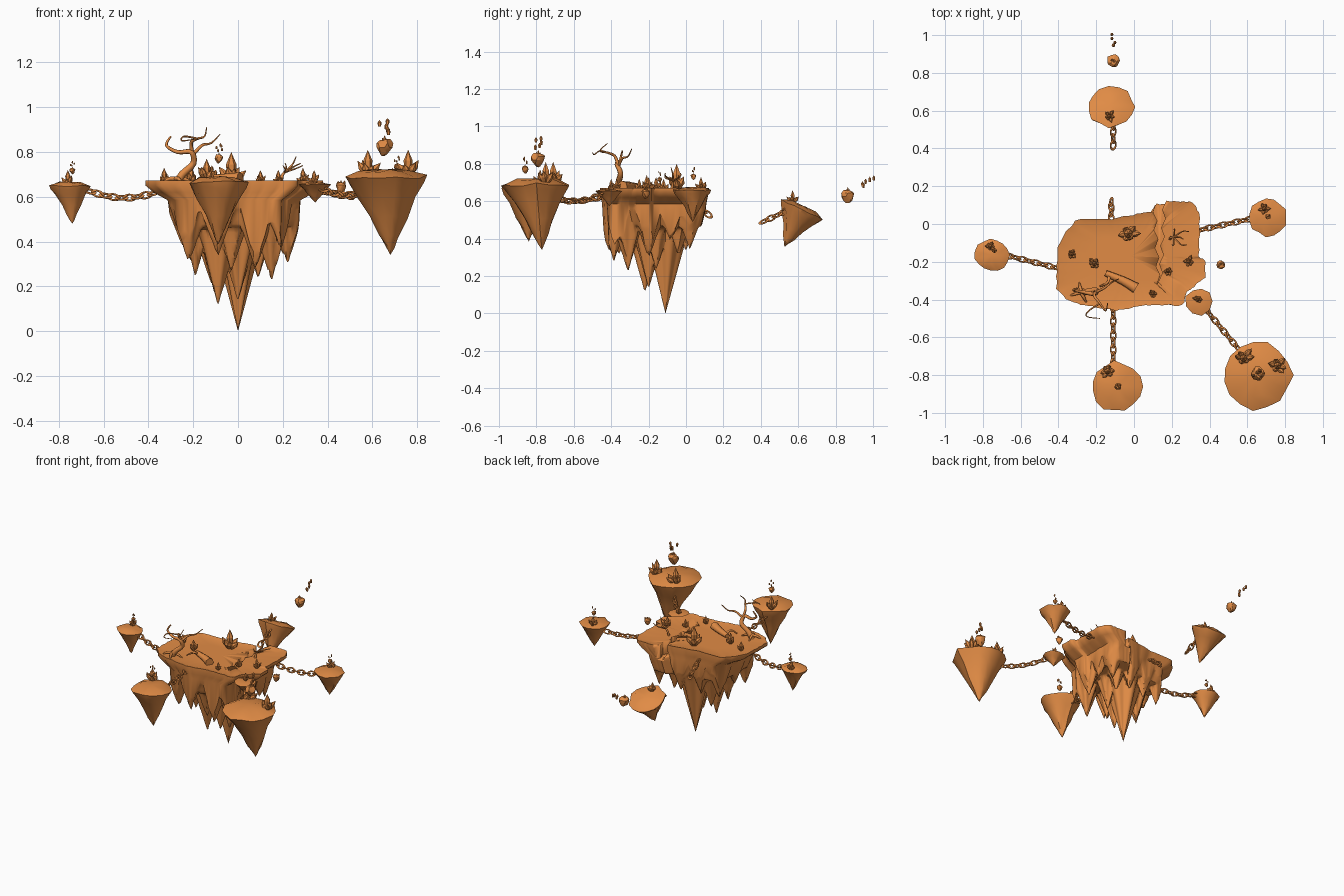
import bpy, bmesh, math, random
from mathutils import Vector, Quaternion

cube = bpy.data.objects.get("Cube")
if cube:
    bpy.data.objects.remove(cube, do_unlink=True)

rng = random.Random(7)
UP = Vector((0, 0, 1))
clay = bpy.data.materials.new("orange_clay")
clay.use_nodes = True
clay.diffuse_color = (0.75, 0.26, 0.06, 1)
clay.node_tree.nodes["Principled BSDF"].inputs["Base Color"].default_value = clay.diffuse_color


def finish(name, bm, angle=35):
    """Turn a bmesh into a shaded object."""
    bmesh.ops.recalc_face_normals(bm, faces=bm.faces)
    mesh = bpy.data.meshes.new(name)
    bm.to_mesh(mesh)
    bm.free()
    mesh.materials.append(clay)
    obj = bpy.data.objects.new(name, mesh)
    bpy.context.collection.objects.link(obj)
    bpy.ops.object.select_all(action="DESELECT")
    obj.select_set(True)
    bpy.context.view_layer.objects.active = obj
    bpy.ops.object.shade_smooth_by_angle(angle=math.radians(angle))
    return obj


def loft(bm, rings):
    """Skin a list of rings; a ring of one point is a tip."""
    loops = [[bm.verts.new(p) for p in ring] for ring in rings]
    for a, b in zip(loops, loops[1:]):
        n = max(len(a), len(b))
        for i in range(n):
            j = (i + 1) % n
            if len(a) == 1:
                bm.faces.new((a[0], b[j], b[i]))
            elif len(b) == 1:
                bm.faces.new((a[i], a[j], b[0]))
            else:
                bm.faces.new((a[i], a[j], b[j], b[i]))


def circle(center, radius, n, quat=Quaternion(), shape=None):
    shape = shape or [1] * n
    turns = [2 * math.pi * i / n for i in range(n)]
    return [Vector(center) + quat @ Vector((math.cos(t), math.sin(t), 0)) * radius * s
            for t, s in zip(turns, shape)]


def crystal(bm, base, direction, length, radius):
    base, q = Vector(base), direction.to_track_quat("Z", "Y")
    axis = direction.normalized() * length
    loft(bm, [[base], circle(base, radius * 0.7, 6, q),
              circle(base + axis * 0.6, radius, 6, q), [base + axis]])


def cluster(name, base, height):
    """Tall crystal ringed by leaning ones."""
    bm = bmesh.new()
    crystal(bm, base, UP, height, height * 0.17)
    for i in range(6):
        a = i * math.pi / 3 + rng.uniform(-0.3, 0.3)
        lean = Vector((math.cos(a), math.sin(a), rng.uniform(0.8, 1.9)))
        crystal(bm, base, lean, height * rng.uniform(0.5, 0.8), height * 0.14)
    finish(name, bm, 20)


# Islet profile: ring scale and depth fraction, from the top to the point
ISLET = [(0.6, -0.08), (1, 0), (0.92, 0.09), (0.71, 0.26), (0.45, 0.52), (0.24, 0.75), (0.1, 0.9)]


def islet(name, center, rx, ry, drop, shift=(0, 0), tilt=0, n=15):
    """Domed rock tapering to a hanging point."""
    bm = bmesh.new()
    shape = [rng.uniform(0.89, 1.04) for _ in range(n)]
    q = Quaternion((1, 0, 0), math.radians(tilt))
    rings = [[Vector((0, 0, drop * 0.09))]]
    for s, d in ISLET:
        flute = [a * (1 + (1 - s) * rng.uniform(-0.2, 0.2)) for a in shape]
        rings.append([Vector((shift[0] * d + p.x * rx, shift[1] * d + p.y * ry,
                              drop * (rng.uniform(-0.025, 0.025) - d)))
                      for p in circle((0, 0, 0), s, n, shape=flute)])
    rings.append([Vector((shift[0], shift[1], -drop))])
    loft(bm, [[Vector(center) + q @ p for p in ring] for ring in rings])
    finish(name, bm, 40)


def floating_rock(name, center, size, drift=(0, 0, 1)):
    """Small hovering lump with pebbles trailing along a drift direction."""
    c = Vector(center)
    bm = bmesh.new()
    bmesh.ops.create_icosphere(bm, subdivisions=2, radius=size * 0.42)
    for v in bm.verts:
        taper = 1 + 0.9 * v.co.z / size
        v.co = c + Vector((v.co.x * taper, v.co.y * taper, v.co.z * 1.15)) * rng.uniform(0.8, 1.1)
    finish(name, bm, 20)
    cluster(name + "_shards", c + UP * size * 0.25, size * 0.4)
    bm = bmesh.new()
    for k in (0.65, 0.75, 0.95, 1.1, 1.2):
        side = Vector((rng.uniform(-0.3, 0.3), rng.uniform(-0.2, 0.2), 0))
        crystal(bm, c + (Vector(drift) * k + side) * size, UP, size * 0.35, size * 0.11)
    finish(name + "_pebbles", bm, 20)


def branch(bm, points, r0, r1):
    """Tapered limb along a path."""
    pts = [Vector(p) for p in points]
    fine = []
    for i in range(len(pts) - 1):
        a, b = pts[max(i - 1, 0)], pts[min(i + 2, len(pts) - 1)]
        for t in (0, 0.25, 0.5, 0.75):
            h = t * t * (3 - 2 * t)
            bend = (pts[i + 1] - a) * (t * (1 - t) ** 2) - (b - pts[i]) * (t * t * (1 - t))
            fine.append(pts[i].lerp(pts[i + 1], h) + bend * 0.5)
    fine.append(pts[-1])
    rings = [[fine[0]]]
    for i, p in enumerate(fine):
        d = fine[min(i + 1, len(fine) - 1)] - fine[max(i - 1, 0)]
        r = r0 + (r1 - r0) * i / (len(fine) - 1)
        rings.append(circle(p, r, 7, UP.rotation_difference(d)))
    loft(bm, rings + [[fine[-1]]])


# Main island outline, finely divided and roughened
OUTLINE = [(-.41, -.22), (-.40, -.12), (-.36, -.04), (-.31, .02), (-.22, .03), (-.12, .025),
           (-.03, .045), (.06, .06), (.12, .07), (.17, .12), (.25, .12), (.31, .115),
           (.345, .06), (.35, -.05), (.34, -.17), (.38, -.2), (.38, -.28), (.32, -.33),
           (.28, -.36), (.26, -.43), (.17, -.43), (.08, -.43), (0, -.44), (-.1, -.46),
           (-.2, -.44), (-.28, -.43), (-.36, -.4), (-.41, -.34)]
outline = []
for a, b in zip(OUTLINE, OUTLINE[1:] + OUTLINE[:1]):
    for t in (0, .25, .5, .75):
        p = Vector(a).lerp(Vector(b), t)
        outline.append(p + Vector((rng.uniform(-.004, .004), rng.uniform(-.004, .004))))

# Hanging spikes that merge into one underside: x, y, tip height
SPIKES = [(0, -.11, 0), (-.09, -.22, .11), (-.22, -.36, .3), (-.23, -.05, .33), (.15, -.31, .22),
          (.22, -.2, .29), (.08, -.385, .27), (.2, .02, .34), (.04, .0, .33), (-.1, -.03, .33),
          (-.09, -.41, .33), (-.19, -.21, .24), (.09, -.16, .23), (-.03, -.31, .26), (.19, -.38, .36),
          (-.25, -.2, .38), (.23, -.08, .38), (-.12, -.12, .2), (0, -.2, .13), (.12, -.04, .3)]
MID = Vector((-.02, -.17))
TIP = Vector((0, -.11))


def underside(p, s):
    """Height of the lowest of all spikes and the rounded body at a point."""
    low = .585 - .11 * min(1, (1 - s) * 8) - .06 * (1 - s)
    for k, (x, y, tip) in enumerate(SPIKES):
        d = p - Vector((x, y))
        reach = (.04 + .18 * (.585 - tip)) * (1 + .13 * math.sin(5 * math.atan2(d.y, d.x) + k))
        low = min(low, .585 - (.585 - tip) * (1 - d.length / reach))
    return low


rings = [[(MID.x, MID.y, .663)]]
for sx, sy, z in [(.5, .5, .663), (.85, .85, .663), (1, 1, .672), (1, 1, .65), (.91, .98, .62), (.75, .96, .585)]:
    skirt = [MID + Vector(((p.x - MID.x) * sx, (p.y - MID.y) * sy)) for p in outline]
    rings.append([(p.x, p.y, z) for p in skirt])
STEPS = 44
for i in range(1, STEPS):
    s = 1 - i / STEPS
    ring = [TIP.lerp(p, s) for p in skirt]
    rings.append([(p.x, p.y, underside(p, s)) for p in ring])
bm = bmesh.new()
loft(bm, rings + [[(TIP.x, TIP.y, 0)]])
island = finish("main_island", bm, 50)

# Jagged crack cut across the top
bm = bmesh.new()
left, right = [], []
for i in range(11):
    y = 0.16 - i * 0.048
    x, w = 0.135 + (0.01 if i % 2 else -0.01), 0.003 + 0.026 * (1 - i / 10)
    left.append((x - w, y))
    right.append((x + w, y + 0.012))
shape = left + right[::-1]
loft(bm, [[(x, y, z) for x, y in shape] for z in (0.57, 0.75)])
for z in (0.57, 0.75):
    bm.faces.new([v for v in bm.verts if abs(v.co.z - z) < 0.01])
cutter = finish("crack_cutter", bm)
cutter.hide_render = True
cut = island.modifiers.new("crack", "BOOLEAN")
cut.operation, cut.object, cut.solver = "DIFFERENCE", cutter, "EXACT"
bpy.context.view_layer.objects.active = island
bpy.ops.object.modifier_apply(modifier=cut.name)
bpy.data.objects.remove(cutter, do_unlink=True)

# Satellite islets and the broken corner
islet("corner_fragment", (.345, -.41, .655), .075, .075, .08, n=9)
islet("big_islet", (.65, -.8, .69), .19, .19, .35, (.03, .03))
islet("front_islet", (-.09, -.86, .665), .138, .135, .28, (0, .02))
islet("left_islet", (-.75, -.165, .65), .093, .09, .17, (.01, 0))
islet("right_islet", (.71, .035, .66), .103, .102, .17)
islet("back_islet", (-.12, .62, .557), .128, .123, .222, tilt=-25)

# Crystal clusters
for x, y, z, h in [(-.03, -.05, .66, .14), (-.33, -.16, .66, .07), (-.21, -.21, .66, .08),
                   (.29, -.2, .66, .07), (.1, -.37, .66, .06), (.18, -.25, .66, .06), (.34, -.4, .66, .06),
                   (.58, -.71, .69, .12), (.76, -.75, .69, .12), (-.14, -.78, .67, .1),
                   (-.76, -.12, .65, .07), (.69, .08, .66, .07), (-.13, .57, .59, .07)]:
    cluster("crystal_cluster", (x, y, z), h)

# Hovering rocks
floating_rock("big_islet_rock", (.655, -.79, .82), .085)
floating_rock("front_islet_rock", (-.085, -.86, .77), .045)
floating_rock("left_islet_rock", (-.74, -.14, .715), .03)
floating_rock("right_islet_rock", (.71, .04, .73), .035)
floating_rock("side_rock", (.46, -.215, .64), .055, (0, 0, .2))
floating_rock("back_rock", (-.11, .865, .625), .08, (0, 1.3, .9))

# Bare tree, sapling and fallen log
bm = bmesh.new()
branch(bm, [(-.28, -.36, .65), (-.25, -.36, .7), (-.2, -.35, .75), (-.21, -.37, .8), (-.27, -.36, .8),
            (-.32, -.35, .83), (-.3, -.34, .87)], .02, .004)
branch(bm, [(-.2, -.36, .78), (-.21, -.38, .84), (-.18, -.42, .86), (-.15, -.46, .87), (-.14, -.42, .91)], .01, .002)
branch(bm, [(-.2, -.36, .79), (-.16, -.34, .83), (-.12, -.31, .84), (-.08, -.29, .88)], .009, .002)
branch(bm, [(-.18, -.42, .86), (-.24, -.46, .87), (-.25, -.49, .85), (-.18, -.5, .86)], .005, .002)
for x, y in [(-.34, -.38), (-.25, -.42), (-.2, -.35), (-.29, -.31)]:
    branch(bm, [(-.28, -.36, .68), ((x - .28) / 2, (y - .36) / 2, .68), (x, y, .66)], .012, .004)
finish("bare_tree", bm, 60)
bm = bmesh.new()
branch(bm, [(.19, -.08, .65), (.2, -.07, .7), (.24, -.07, .74), (.26, -.08, .78)], .009, .002)
for x, y, z in [(.28, -.11, .75), (.21, -.03, .75), (.29, -.04, .74), (.2, -.11, .74)]:
    branch(bm, [(.21, -.07, .71), ((x + .22) / 2, y, z - .015), (x, y, z)], .005, .002)
finish("sapling", bm, 60)
bm = bmesh.new()
branch(bm, [(-.15, -.26, .68), (-.06, -.3, .68), (.01, -.34, .68)], .016, .03)
branch(bm, [(-.13, -.27, .68), (-.14, -.31, .7), (-.18, -.33, .68)], .01, .004)
finish("fallen_log", bm, 60)

# Chains of stretched rings, each turned a quarter from the last
bpy.ops.mesh.primitive_torus_add(major_radius=.0155, minor_radius=.005, major_segments=16, minor_segments=6)
template = bpy.context.object
for v in template.data.vertices:
    v.co.x *= 1.6
template.data.materials.append(clay)
bpy.ops.object.shade_smooth_by_angle(angle=math.radians(60))
link_mesh = template.data
bpy.data.objects.remove(template, do_unlink=True)
for start, end, sag in [((-.68, -.165, .63), (-.36, -.245, .62), .03), ((-.11, -.76, .62), (-.11, -.42, .63), .025),
                        ((.63, .03, .62), (.31, -.04, .64), .02), ((.37, -.44, .64), (.56, -.67, .61), .02),
                        ((-.12, .02, .61), (-.12, .13, .52), 0), ((-.11, .4, .485), (-.11, .54, .55), 0)]:
    start, end = Vector(start), Vector(end)
    count = round((end - start).length / .037)
    path = [start.lerp(end, i / count) - UP * sag * math.sin(math.pi * i / count) for i in range(count + 1)]
    for i, (a, b) in enumerate(zip(path, path[1:])):
        link = bpy.data.objects.new("chain_link", link_mesh)
        bpy.context.collection.objects.link(link)
        link.location = (a + b) / 2
        roll = Quaternion((1, 0, 0), math.radians(30 + 90 * (i % 2)))
        link.rotation_mode = "QUATERNION"
        link.rotation_quaternion = (b - a).to_track_quat("X", "Z") @ roll
